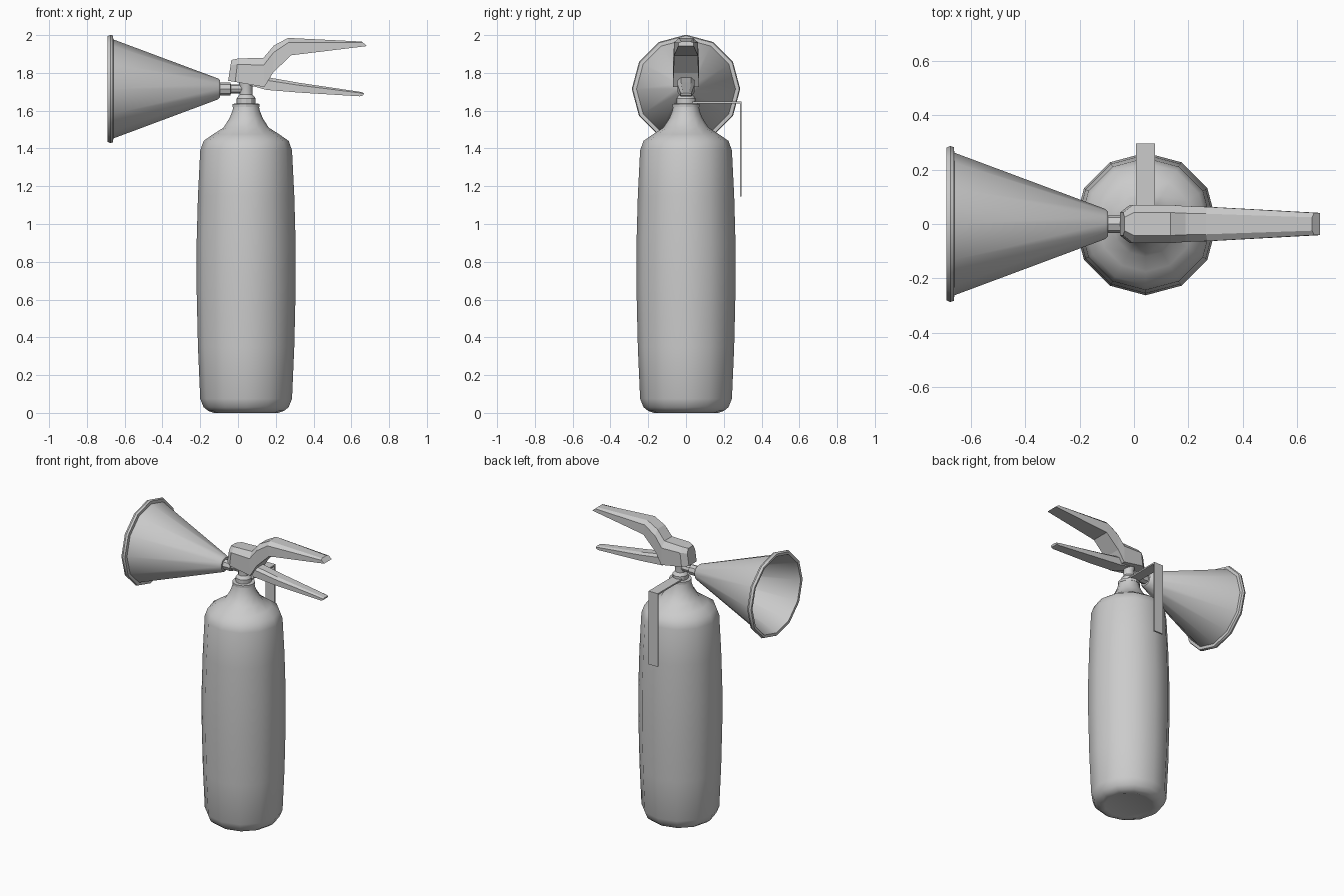
import bpy, bmesh, math
from mathutils import Vector

if "Cube" in bpy.data.objects:
    bpy.data.objects.remove(bpy.data.objects["Cube"])

CX = 0.043  # tank axis


def finish(name, bm, angle):
    bmesh.ops.recalc_face_normals(bm, faces=bm.faces)
    me = bpy.data.meshes.new(name)
    bm.to_mesh(me)
    bm.free()
    ob = bpy.data.objects.new(name, me)
    bpy.context.collection.objects.link(ob)
    bpy.ops.object.select_all(action='DESELECT')
    ob.select_set(True)
    bpy.context.view_layer.objects.active = ob
    if angle:
        bpy.ops.object.shade_smooth_by_angle(angle=math.radians(angle))
    return ob


def skin(name, rings, angle=0):
    """Bridge consecutive closed rings and cap both ends."""
    bm = bmesh.new()
    vs = [[bm.verts.new(p) for p in r] for r in rings]
    n = len(vs[0])
    for a, b in zip(vs, vs[1:]):
        for i in range(n):
            j = (i + 1) % n
            bm.faces.new((a[i], a[j], b[j], b[i]))
    bm.faces.new(vs[0])
    bm.faces.new(vs[-1])
    return finish(name, bm, angle)


def lathe(name, profile, origin, axis='Z', sides=12, angle=40):
    """Revolve (radius, position) pairs around a line along Z or X."""
    rings = []
    for r, h in profile:
        ring = []
        for i in range(sides):
            t = 2 * math.pi * i / sides
            c, s = r * math.cos(t), r * math.sin(t)
            p = Vector((c, s, h)) if axis == 'Z' else Vector((h, c, s))
            ring.append(p + Vector(origin))
        rings.append(ring)
    return skin(name, rings, angle)


def grip(name, stations, flat=0.6, drop=0.25):
    """Loft chamfered sections: (top x, top z, bottom x, bottom z, half width)."""
    rings = []
    for tx, tz, bx, bz, w in stations:
        mx, mz = tx + (bx - tx) * drop, tz + (bz - tz) * drop
        half = [(tx, w * flat, tz), (mx, w, mz), (bx, w, bz)]
        rings.append(half + [(x, -y, z) for x, y, z in reversed(half)])
    return skin(name, rings)


# Tank with rounded base and tapered neck
lathe("tank", [(.155, .005), (.17, 0), (.2, .01), (.225, .03), (.243, .075),
               (.255, .35), (.262, .65), (.262, .9), (.255, 1.15), (.243, 1.39),
               (.225, 1.44), (.175, 1.475), (.12, 1.51), (.088, 1.56),
               (.072, 1.6), (.067, 1.63)], (CX, 0, 0), angle=50)

# Neck collar and valve stem
lathe("collar", [(.071, 1.62), (.071, 1.636), (.05, 1.638), (.05, 1.665),
                 (.043, 1.675), (.034, 1.685), (.034, 1.72), (.042, 1.77)],
      (CX, 0, 0), angle=30)

# Discharge horn: outer cone, lip, hollow interior
lathe("horn", [(.045, -.095), (.055, -.105), (.262, -.66), (.282, -.662),
               (.287, -.675), (.28, -.69), (.262, -.688), (.252, -.66),
               (.046, -.12)], (0, 0, 1.715), 'X')

# Stepped pipe from the valve to the horn
lathe("horn_pipe", [(.034, -.12), (.034, -.04), (.024, -.038), (.024, .04)],
      (0, 0, 1.715), 'X', sides=8, angle=30)

# Carry handle with valve head
grip("carry_handle", [(-.035, 1.868, -.052, 1.758, .042),
                      (0, 1.876, -.015, 1.752, .07),
                      (.135, 1.88, .14, 1.725, .07),
                      (.19, 1.945, .185, 1.8, .066),
                      (.265, 1.985, .28, 1.893, .063),
                      (.655, 1.966, .683, 1.942, .041)])

# Squeeze lever
grip("squeeze_lever", [(.06, 1.775, .06, 1.735, .035),
                       (.15, 1.778, .15, 1.71, .046),
                       (.32, 1.748, .32, 1.696, .044),
                       (.645, 1.7, .645, 1.676, .03),
                       (.667, 1.693, .662, 1.68, .028)])

# Wall strap: flat strip bent down behind the tank
strap = [(0, 1.648), (.295, 1.648), (.295, 1.145),
         (.285, 1.145), (.285, 1.638), (0, 1.638)]
skin("wall_strap", [[(x, y, z) for y, z in strap] for x in (.008, .078)])
